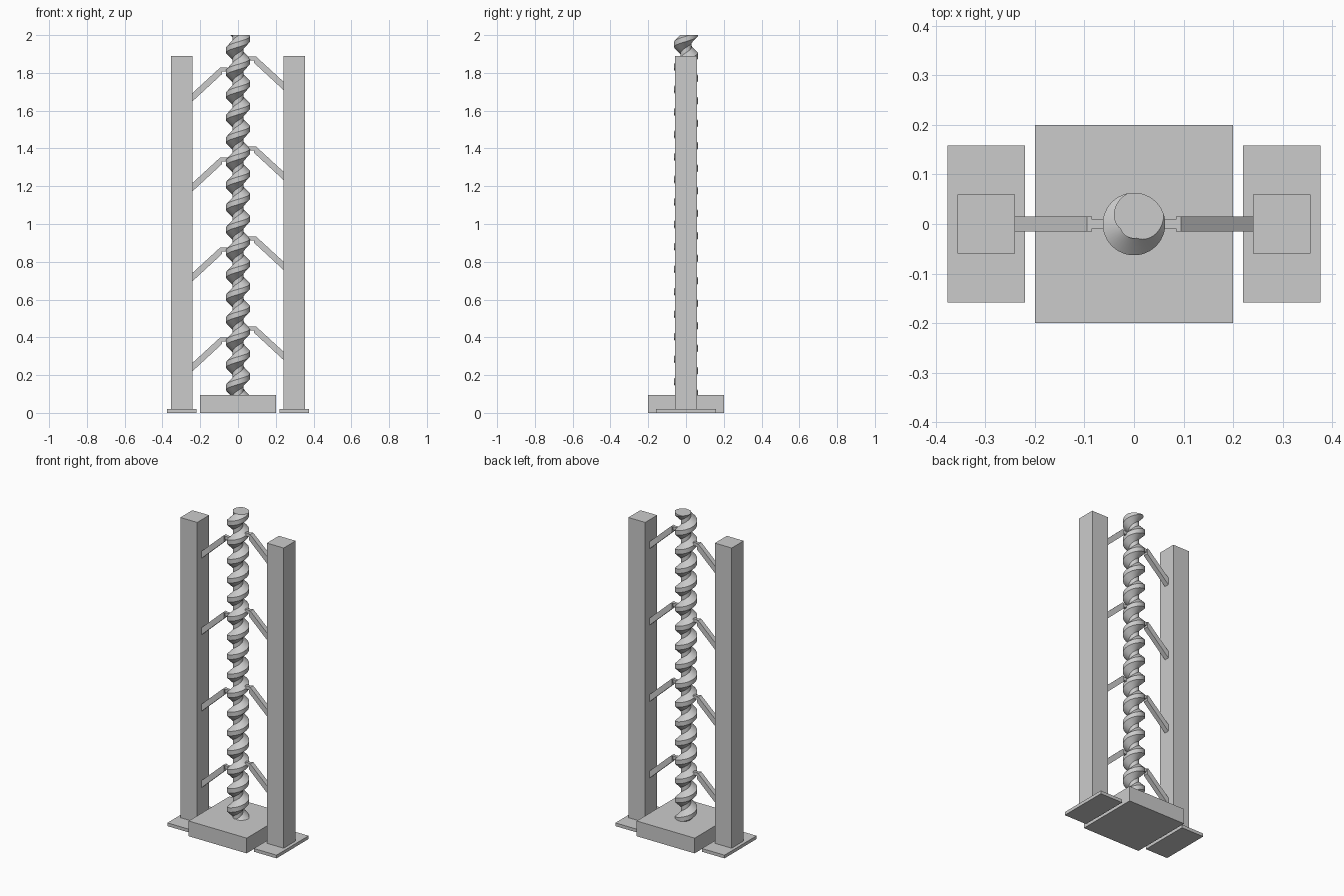
import bpy, bmesh, math
from mathutils import Vector

if "Cube" in bpy.data.objects:
    bpy.data.objects.remove(bpy.data.objects["Cube"], do_unlink=True)

# One plain grey for everything
grey = bpy.data.materials.new("plain grey")
grey.use_nodes = True
grey.diffuse_color = (0.6, 0.6, 0.6, 1)
grey.node_tree.nodes["Principled BSDF"].inputs["Base Color"].default_value = grey.diffuse_color


def finish(name, bm):
    bmesh.ops.recalc_face_normals(bm, faces=bm.faces[:])
    mesh = bpy.data.meshes.new(name)
    bm.to_mesh(mesh)
    bm.free()
    mesh.materials.append(grey)
    obj = bpy.data.objects.new(name, mesh)
    bpy.context.collection.objects.link(obj)
    return obj


def prism(name, outline, half_depth):
    """Extrude an x-z outline along y, centred on y = 0."""
    bm = bmesh.new()
    face = bm.faces.new([bm.verts.new((x, -half_depth, z)) for x, z in outline])
    ext = bmesh.ops.extrude_face_region(bm, geom=[face])
    verts = [v for v in ext["geom"] if isinstance(v, bmesh.types.BMVert)]
    bmesh.ops.translate(bm, verts=verts, vec=(0, 2 * half_depth, 0))
    return finish(name, bm)


def box(name, x0, x1, half_depth, z0, z1):
    return prism(name, [(x0, z0), (x1, z0), (x1, z1), (x0, z1)], half_depth)


BASE_TOP, TOP, TURNS = 0.095, 2.0, 16
PITCH = (TOP - BASE_TOP) / TURNS
ROOT, CREST = 0.029, 0.063

box("base_block", -0.2, 0.2, 0.2, 0, BASE_TOP)


def helical_screw():
    """Sweep one trapezoid thread profile up a helix, then trim it flat."""
    crest, flank, steps, turns = 0.028, 0.032, 48, TURNS + 4
    start = 1.98 - (TURNS + 2) * PITCH
    profile = [(CREST, -crest / 2), (CREST, crest / 2), (ROOT, crest / 2 + flank),
               (ROOT, PITCH - crest / 2 - flank), (CREST, PITCH - crest / 2)]
    bm = bmesh.new()
    verts = [bm.verts.new((r, 0, start + z)) for r, z in profile]
    edges = [bm.edges.new(pair) for pair in zip(verts, verts[1:])]
    bmesh.ops.spin(bm, geom=verts + edges, cent=(0, 0, 0), axis=(0, 0, 1),
                   dvec=(0, 0, PITCH / steps), angle=math.tau * turns,
                   steps=steps * turns)
    bmesh.ops.remove_doubles(bm, verts=bm.verts[:], dist=0.0002)
    for z, up in ((BASE_TOP - 0.01, -1), (TOP, 1)):
        bmesh.ops.bisect_plane(bm, geom=bm.verts[:] + bm.edges[:] + bm.faces[:],
                               dist=1e-6, plane_co=Vector((0, 0, z)),
                               plane_no=Vector((0, 0, up)), clear_outer=True)
        rim = [e for e in bm.edges if e.is_boundary
               and all(abs(v.co.z - z) < 1e-4 for v in e.verts)]
        bmesh.ops.holes_fill(bm, edges=rim, sides=0)
    obj = finish("helical_screw", bm)
    bpy.ops.object.select_all(action="DESELECT")
    obj.select_set(True)
    bpy.context.view_layer.objects.active = obj
    bpy.ops.object.shade_smooth_by_angle(angle=math.radians(30))


helical_screw()

# Posts with foot plates, each carrying four arms; the right side sits half a pitch lower
ARM_STEP = 4 * PITCH
for side, s, arm_top in (("left", 1, 1.887), ("right", -1, 1.887 - PITCH / 2)):
    box(side + "_foot_plate", s * 0.22, s * 0.376, 0.158, 0, 0.02)
    box(side + "_post", s * 0.24, s * 0.356, 0.059, 0.02, 1.89)
    for i in range(4):
        z = arm_top - i * ARM_STEP
        arm = [(0.085, 0), (0.095, 0), (0.241, -0.134), (0.241, -0.178), (0.085, -0.034)]
        prism(f"{side}_arm_{i + 1}", [(s * x, z + dz) for x, dz in arm], 0.015)
        box(f"{side}_arm_pin_{i + 1}", s * 0.055, s * 0.087, 0.009, z - 0.021, z)
